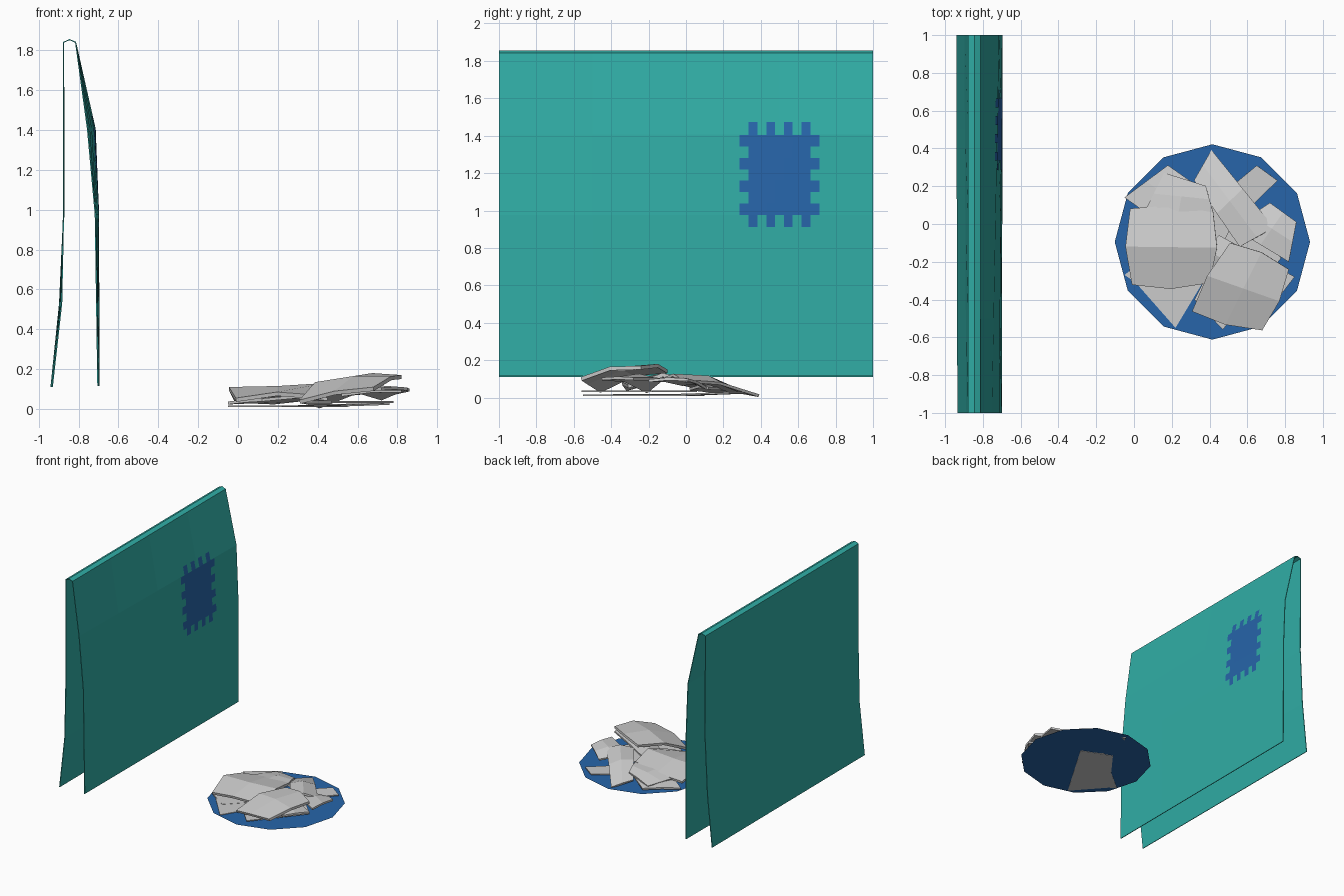
import bpy
from mathutils import Vector

if "Cube" in bpy.data.objects:
    bpy.data.objects.remove(bpy.data.objects["Cube"])


def material(name, color):
    m = bpy.data.materials.new(name)
    m.diffuse_color = (*color, 1)
    m.use_nodes = True
    m.node_tree.nodes["Principled BSDF"].inputs["Base Color"].default_value = m.diffuse_color
    return m


def mesh_object(name, verts, faces, mat=None):
    me = bpy.data.meshes.new(name)
    me.from_pydata(verts, [], faces)
    me.update()
    ob = bpy.data.objects.new(name, me)
    bpy.context.collection.objects.link(ob)
    if mat:
        me.materials.append(mat)
    return ob


def solidify(ob, t, offset=0):
    m = ob.modifiers.new("thickness", "SOLIDIFY")
    m.thickness = t
    m.offset = offset


teal = material("teal_cloth", (0.03, 0.42, 0.38))
blue = material("blue_cloth", (0.02, 0.13, 0.40))

# Hanging cloth: folded profile, (x at y=-1, x at y=1, z)
profile = [(-0.703, -0.698, 0.115), (-0.716, -0.700, 0.975), (-0.755, -0.717, 1.405),
           (-0.815, -0.815, 1.84), (-0.845, -0.845, 1.853), (-0.875, -0.875, 1.84),
           (-0.875, -0.873, 1.0), (-0.885, -0.895, 0.53), (-0.932, -0.938, 0.11)]
n = len(profile)
ys = [-1, -0.5, 0, 0.5, 1]
verts = [(a + (b - a) * (y + 1) / 2, y, z) for y in ys for a, b, z in profile]
faces = [(j * n + i, (j + 1) * n + i, (j + 1) * n + i + 1, j * n + i + 1)
         for j in range(len(ys) - 1) for i in range(n - 1)]
solidify(mesh_object("hanging_cloth", verts, faces, teal), 0.006)


# Stitched patch: grid cells laid on the right-hand panel
def panel_x(y, z):
    for (a0, b0, z0), (a1, b1, z1) in zip(profile[:3], profile[1:4]):
        if z <= z1 + 1e-6:
            t, s = (z - z0) / (z1 - z0), (y + 1) / 2
            return (a0 + (b0 - a0) * s) * (1 - t) + (a1 + (b1 - a1) * s) * t


py = [0.287] + [0.335 + 0.33 * i / 7 for i in range(8)] + [0.713]
pz = [0.912] + [0.975 + 0.43 * i / 7 for i in range(8)] + [1.473]
verts = [(panel_x(y, z) + 0.006, y, z) for z in pz for y in py]
faces = []
for r in range(9):
    for c in range(9):
        inside_r, inside_c = 1 <= r <= 7, 1 <= c <= 7
        tooth = (inside_r and r % 2 == 1) or (inside_c and c % 2 == 1)
        if (inside_r and inside_c) or ((inside_r or inside_c) and tooth):
            k = r * 10 + c
            faces.append((k, k + 1, k + 11, k + 10))
mesh_object("stitched_patch", verts, faces, blue)

# Flat twelve-sided mat
bpy.ops.mesh.primitive_circle_add(vertices=12, radius=0.517, fill_type='NGON',
                                  location=(0.415, -0.095, 0.012))
bpy.context.object.name = "round_mat"
bpy.context.object.data.materials.append(blue)


# Rag: four corners (counter-clockwise), 3x3 heights, bulge of the edges
def rag(name, corners, heights, bulge=0.0, t=0.015):
    c = [Vector(p) for p in corners]
    mid = sum(c, Vector((0, 0))) / 4
    verts = []
    for j in range(3):
        for i in range(3):
            u, v = i / 2, j / 2
            p = (c[0] * (1 - u) + c[1] * u) * (1 - v) + (c[3] * (1 - u) + c[2] * u) * v
            if (i == 1) != (j == 1):
                p = p + (p - mid) * bulge
            verts.append((p.x, p.y, heights[j][i]))
    faces = [(k, k + 1, k + 4, k + 3) for k in (0, 1, 3, 4)]
    solidify(mesh_object(name, verts, faces), t)


def flat(z):
    return [[z] * 3] * 3


# Flat rags at the bottom of the heap
rag("flat_rag_long", [(-0.05, -0.27), (0.13, -0.39), (0.76, 0.23), (0.65, 0.31)],
    [[0.014] * 3, [0.014] * 3, [0.025] * 3], 0, 0.009)
rag("flat_rag_front", [(0.0, -0.3), (0.22, -0.55), (0.55, 0.0), (0.3, 0.1)],
    flat(0.013), 0, 0.008)
rag("flat_rag_cross", [(0.32, -0.40), (0.47, -0.56), (0.78, -0.18), (0.55, 0.06)],
    flat(0.035), 0, 0.008)

# Rags on the left and back of the heap
rag("rag_back_left", [(-0.05, 0.14), (0.12, 0.02), (0.45, 0.12), (0.18, 0.31)],
    [[0.03, 0.04, 0.045], [0.035, 0.055, 0.06], [0.03, 0.045, 0.05]])
rag("rag_back_middle", [(0.05, 0.05), (0.42, 0.06), (0.38, 0.20), (0.16, 0.27)],
    [[0.06, 0.08, 0.09], [0.05, 0.08, 0.09], [0.04, 0.06, 0.07]])
rag("rag_left", [(-0.01, -0.32), (0.40, -0.31), (0.42, 0.06), (-0.02, 0.08)],
    [[0.045, 0.075, 0.06], [0.10, 0.105, 0.12], [0.05, 0.07, 0.09]], 0.14, 0.02)

# Draped strip running from the back edge over the middle
rag("rag_strip", [(0.32, 0.23), (0.56, -0.12), (0.74, -0.02), (0.41, 0.39)],
    [[0.035, 0.10, 0.10], [0.025, 0.11, 0.12], [0.01, 0.075, 0.09]])

# Rags on the right and front
rag("rag_right", [(0.52, -0.02), (0.82, -0.2), (0.86, 0.01), (0.72, 0.11)],
    [[0.07, 0.09, 0.09], [0.08, 0.10, 0.10], [0.05, 0.08, 0.095]])
rag("rag_front_low", [(0.32, -0.21), (0.72, -0.45), (0.85, -0.28), (0.45, -0.06)],
    [[0.03, 0.09, 0.10], [0.09, 0.12, 0.105], [0.09, 0.10, 0.10]])
rag("rag_front_top", [(0.31, -0.46), (0.68, -0.56), (0.82, -0.24), (0.51, -0.10)],
    [[0.035, 0.08, 0.10], [0.125, 0.155, 0.155], [0.14, 0.17, 0.16]], 0.12, 0.02)
